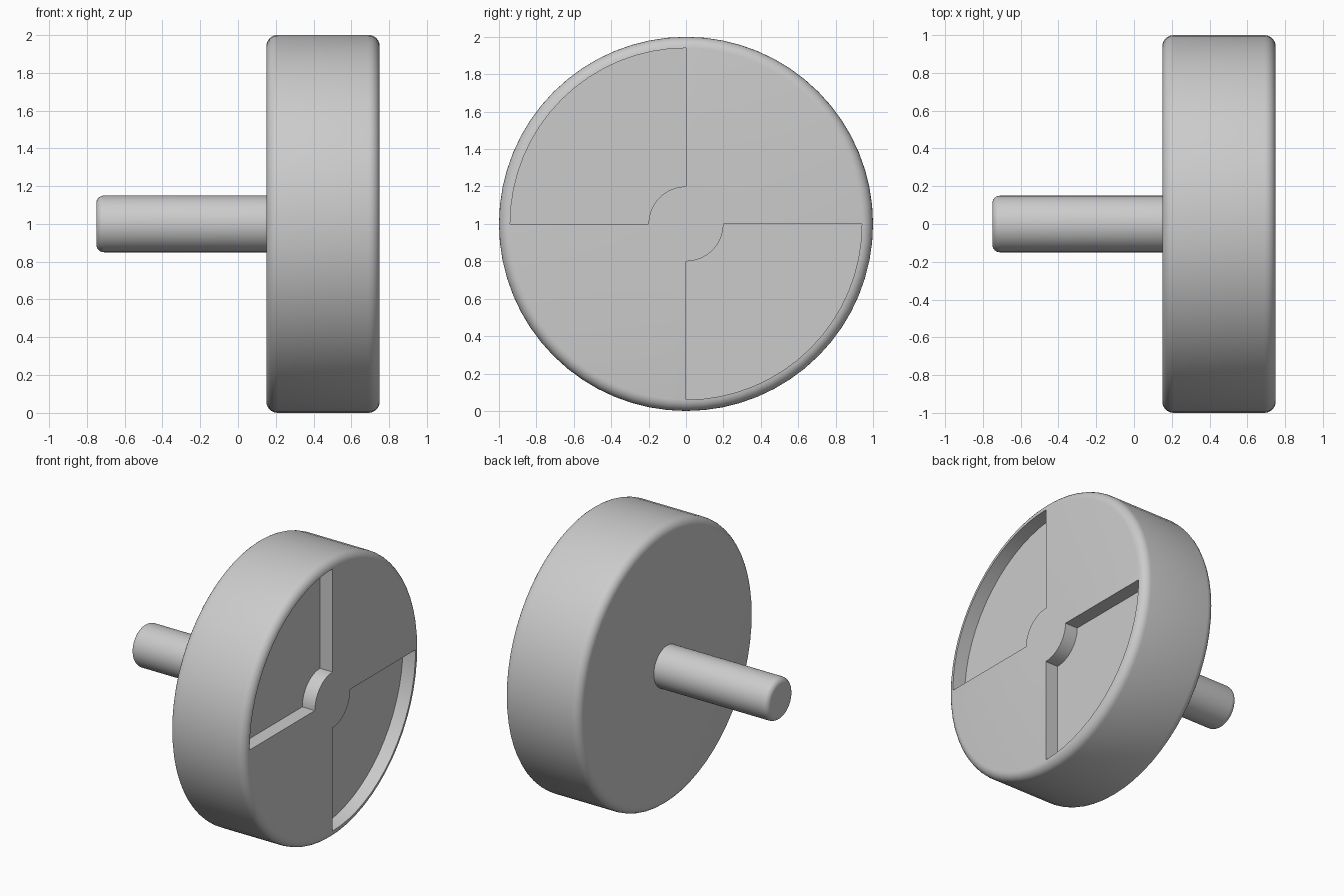
import bpy
import bmesh
from math import cos, sin, pi, radians

cube = bpy.data.objects.get("Cube")
if cube:
    bpy.data.objects.remove(cube, do_unlink=True)

CENTRE_Z = 1.0
SIDES = 64

grey = bpy.data.materials.new("plain grey")
grey.use_nodes = True
colour = (0.6, 0.6, 0.6, 1.0)
grey.diffuse_color = colour
grey.node_tree.nodes["Principled BSDF"].inputs["Base Color"].default_value = colour


def round_corner(x, r, size, start, steps=6):
    """Quarter arc about (x, r), turning clockwise from the start angle."""
    angles = [start - pi / 2 * i / steps for i in range(steps + 1)]
    return [(x + size * cos(a), r + size * sin(a)) for a in angles]


def lathe(profile):
    """Turn (x, radius) points about the x axis; zero radius makes a tip."""
    bm = bmesh.new()
    rings = []
    for x, r in profile:
        if r == 0:
            rings.append([bm.verts.new((x, 0, CENTRE_Z))] * SIDES)
        else:
            turns = [2 * pi * i / SIDES for i in range(SIDES)]
            rings.append([bm.verts.new((x, r * cos(t), CENTRE_Z + r * sin(t)))
                          for t in turns])
    for a, b in zip(rings, rings[1:]):
        for i in range(SIDES):
            j = (i + 1) % SIDES
            corners = dict.fromkeys((a[i], a[j], b[j], b[i]))
            bm.faces.new(list(corners))
    bmesh.ops.recalc_face_normals(bm, faces=bm.faces)
    return bm


def finish(bm, name):
    mesh = bpy.data.meshes.new(name)
    bm.to_mesh(mesh)
    bm.free()
    mesh.materials.append(grey)
    obj = bpy.data.objects.new(name, mesh)
    bpy.context.collection.objects.link(obj)
    bpy.ops.object.select_all(action="DESELECT")
    obj.select_set(True)
    bpy.context.view_layer.objects.active = obj
    bpy.ops.object.shade_smooth_by_angle(angle=radians(30))


# Wheel: rounded disc with a hub ring marked on its outer face
BACK, FACE, RADIUS, ROUND, HUB = 0.15, 0.75, 1.0, 0.06, 0.2
inner = RADIUS - ROUND
wheel = lathe([(BACK, 0)]
              + round_corner(BACK + ROUND, inner, ROUND, pi)
              + round_corner(FACE - ROUND, inner, ROUND, pi / 2)
              + [(FACE, HUB), (FACE, 0)])

# Two opposite quarter pockets sunk into the outer face
pockets = []
for face in wheel.faces:
    c = face.calc_center_median()
    z = c.z - CENTRE_Z
    if c.x > FACE - 0.001 and c.y * z < 0 and (c.y ** 2 + z ** 2) ** 0.5 > HUB:
        pockets.append(face)
sunk = bmesh.ops.extrude_face_region(wheel, geom=pockets)["geom"]
bmesh.ops.translate(wheel, vec=(-0.1, 0, 0),
                    verts=[v for v in sunk if isinstance(v, bmesh.types.BMVert)])
bmesh.ops.delete(wheel, geom=[f for f in pockets if f.is_valid], context="FACES")
bmesh.ops.recalc_face_normals(wheel, faces=wheel.faces)
finish(wheel, "wheel")

# Axle: rod with a rounded free end, seated in the back of the wheel
axle = lathe([(-0.75, 0)]
             + round_corner(-0.71, 0.11, 0.04, pi)
             + [(BACK + 0.01, 0.15)])
finish(axle, "axle")
